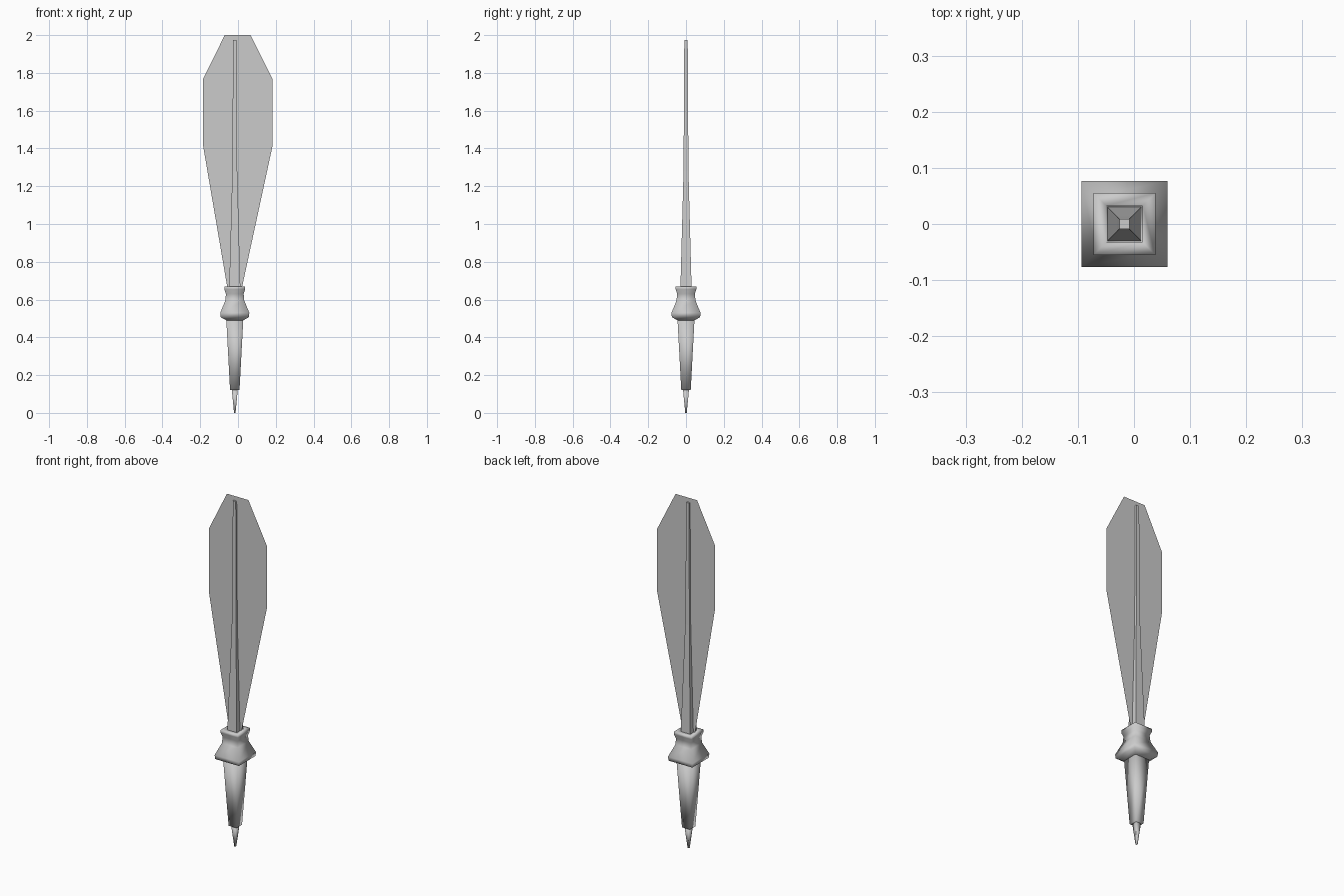
import bpy, bmesh

if "Cube" in bpy.data.objects:
    bpy.data.objects.remove(bpy.data.objects["Cube"])

CX = -0.017  # axis of the pen, slightly left of the feather's centre


def square_loft(name, profile, smooth=True):
    """Stack of square rings from (half width, z) pairs, capped at both ends."""
    bm = bmesh.new()
    rings = []
    for h, z in profile:
        rings.append([bm.verts.new((CX + sx * h, sy * h, z))
                      for sx, sy in ((-1, -1), (1, -1), (1, 1), (-1, 1))])
    for a, b in zip(rings, rings[1:]):
        for i in range(4):
            j = (i + 1) % 4
            bm.faces.new((a[i], a[j], b[j], b[i]))
    bm.faces.new(rings[0][::-1])
    bm.faces.new(rings[-1])
    return finish(name, bm, smooth)


def finish(name, bm, smooth):
    mesh = bpy.data.meshes.new(name)
    bm.to_mesh(mesh)
    bm.free()
    for p in mesh.polygons:
        p.use_smooth = smooth
    obj = bpy.data.objects.new(name, mesh)
    bpy.context.collection.objects.link(obj)
    return obj


# Nib
square_loft("nib", [(0.004, 0.0), (0.016, 0.125)])

# Tapered grip
square_loft("grip", [(0.025, 0.12), (0.045, 0.495)])

# Flared collar with a shallow socket for the quill shaft
square_loft("collar", [
    (0.045, 0.49), (0.075, 0.507), (0.077, 0.53), (0.05, 0.595),
    (0.047, 0.63), (0.055, 0.655), (0.055, 0.67), (0.0325, 0.67), (0.031, 0.65)])

# Quill shaft
square_loft("quill_shaft", [(0.030, 0.645), (0.013, 1.28), (0.009, 1.975)], False)

# Flat feather vane
bm = bmesh.new()
outline = [(-0.055, 0.655), (0.019, 0.655), (0.182, 1.41), (0.182, 1.77),
           (0.066, 2.0), (-0.07, 2.0), (-0.184, 1.77), (-0.184, 1.41)]
bm.faces.new([bm.verts.new((x, 0, z)) for x, z in outline])
finish("feather_vane", bm, False)
